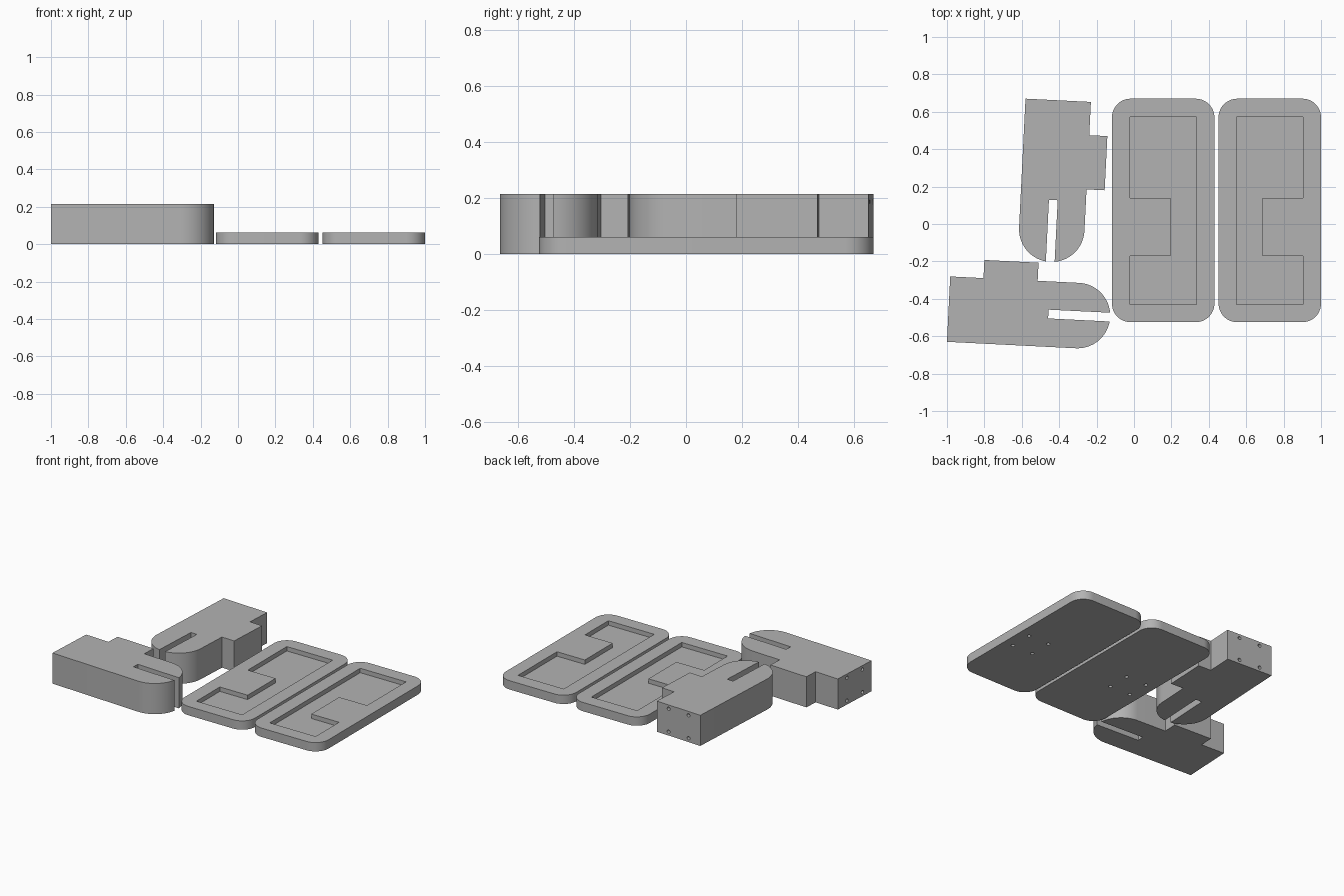
import bpy, bmesh, math
from mathutils import Matrix, Vector

if "Cube" in bpy.data.objects:
    bpy.data.objects.remove(bpy.data.objects["Cube"])

grey = bpy.data.materials.new("light grey")
grey.diffuse_color = (0.45, 0.45, 0.45, 1)
grey.use_nodes = True
grey.node_tree.nodes["Principled BSDF"].inputs["Base Color"].default_value = grey.diffuse_color


def arc(cx, cy, r, a0, a1, n):
    """Points on an arc, angles in degrees."""
    return [(cx + r * math.cos(math.radians(a0 + (a1 - a0) * i / n)),
             cy + r * math.sin(math.radians(a0 + (a1 - a0) * i / n)))
            for i in range(n + 1)]


def prism(bm, outline, z0, z1):
    """Extrude a closed counter-clockwise outline."""
    face = bm.faces.new([bm.verts.new((x, y, z0)) for x, y in outline])
    new = bmesh.ops.extrude_face_region(bm, geom=[face])["geom"]
    bmesh.ops.translate(bm, vec=(0, 0, z1 - z0),
                        verts=[g for g in new if isinstance(g, bmesh.types.BMVert)])


def hole(bm, centre, axis, depth, r=0.012):
    """Screw hole centred on a surface point, sunk by depth."""
    turn = Vector((0, 0, 1)).rotation_difference(Vector(axis)).to_matrix().to_4x4()
    bmesh.ops.create_cone(bm, cap_ends=True, segments=24, radius1=r, radius2=r,
                          depth=2 * depth, matrix=Matrix.Translation(centre) @ turn)


def make_object(name, bm):
    bmesh.ops.recalc_face_normals(bm, faces=bm.faces[:])
    mesh = bpy.data.meshes.new(name)
    bm.to_mesh(mesh)
    bm.free()
    mesh.materials.append(grey)
    ob = bpy.data.objects.new(name, mesh)
    bpy.context.collection.objects.link(ob)
    return ob


def cut(ob, cutter):
    """Apply a boolean cut, remove the cutter and smooth the curved sides."""
    bpy.ops.object.select_all(action='DESELECT')
    bpy.context.view_layer.objects.active = ob
    ob.select_set(True)
    mod = ob.modifiers.new("cut", 'BOOLEAN')
    mod.operation, mod.solver, mod.object = 'DIFFERENCE', 'EXACT', cutter
    bpy.ops.object.modifier_apply(modifier=mod.name)
    bpy.data.objects.remove(cutter)
    bpy.ops.object.shade_smooth_by_angle(angle=math.radians(30))


# Rounded plates with a C-shaped pocket on top and screw holes below
def plate(name, cx, side):
    hx, y0, y1, r, h = 0.274, -0.525, 0.67, 0.1, 0.062
    bm = bmesh.new()
    outline = (arc(cx + hx - r, y0 + r, r, -90, 0, 12) + arc(cx + hx - r, y1 - r, r, 0, 90, 12)
               + arc(cx - hx + r, y1 - r, r, 90, 180, 12) + arc(cx - hx + r, y0 + r, r, 180, 270, 12))
    prism(bm, outline, 0, h)
    ob = make_object(name, bm)

    bm = bmesh.new()
    pocket = [(-0.178, -0.43), (0.178, -0.43), (0.178, 0.573), (-0.178, 0.573),
              (-0.178, 0.14), (0.038, 0.14), (0.038, -0.17), (-0.178, -0.17)]
    prism(bm, [(cx + side * x, y) for x, y in pocket], 0.031, 0.1)
    for dx in (-0.08, 0.08):
        for dy in (-0.08, 0.08):
            hole(bm, (cx + side * (dx - 0.12), dy - 0.015, 0), (0, 0, 1), 0.045)
    cut(ob, make_object(name + "_cutter", bm))


plate("left_plate", 0.156, 1)
plate("right_plate", 0.726, -1)


# Slotted, round-nosed blocks with a side tab and screw holes in the flat end
def block(name, corner, angle):
    h, w, r, cu = 0.215, 0.35, 0.175, 0.69
    s0, s1 = 0.152, 0.199
    a0 = math.degrees(math.asin((s0 - r) / r))
    a1 = math.degrees(math.asin((s1 - r) / r))
    outline = ([(0, 0)] + arc(cu, r, r, -90, a0, 16) + [(0.534, s0), (0.534, s1)]
               + arc(cu, r, r, a1, 90, 16)
               + [(0.468, w), (0.468, 0.447), (0.178, 0.447), (0.178, w), (0, w)])
    bm = bmesh.new()
    prism(bm, outline, 0, h)
    ob = make_object(name, bm)

    bm = bmesh.new()
    for dv in (-0.08, 0.08):
        for dz in (-0.08, 0.08):
            hole(bm, (0, w / 2 + dv, h / 2 + dz), (1, 0, 0), 0.1)
    cut(ob, make_object(name + "_cutter", bm))
    ob.data.transform(Matrix.Translation((*corner, 0))
                      @ Matrix.Rotation(math.radians(angle), 4, 'Z'))


block("front_block", (-1.0, -0.63), -2.86)
block("back_block", (-0.58, 0.67), -92.86)
